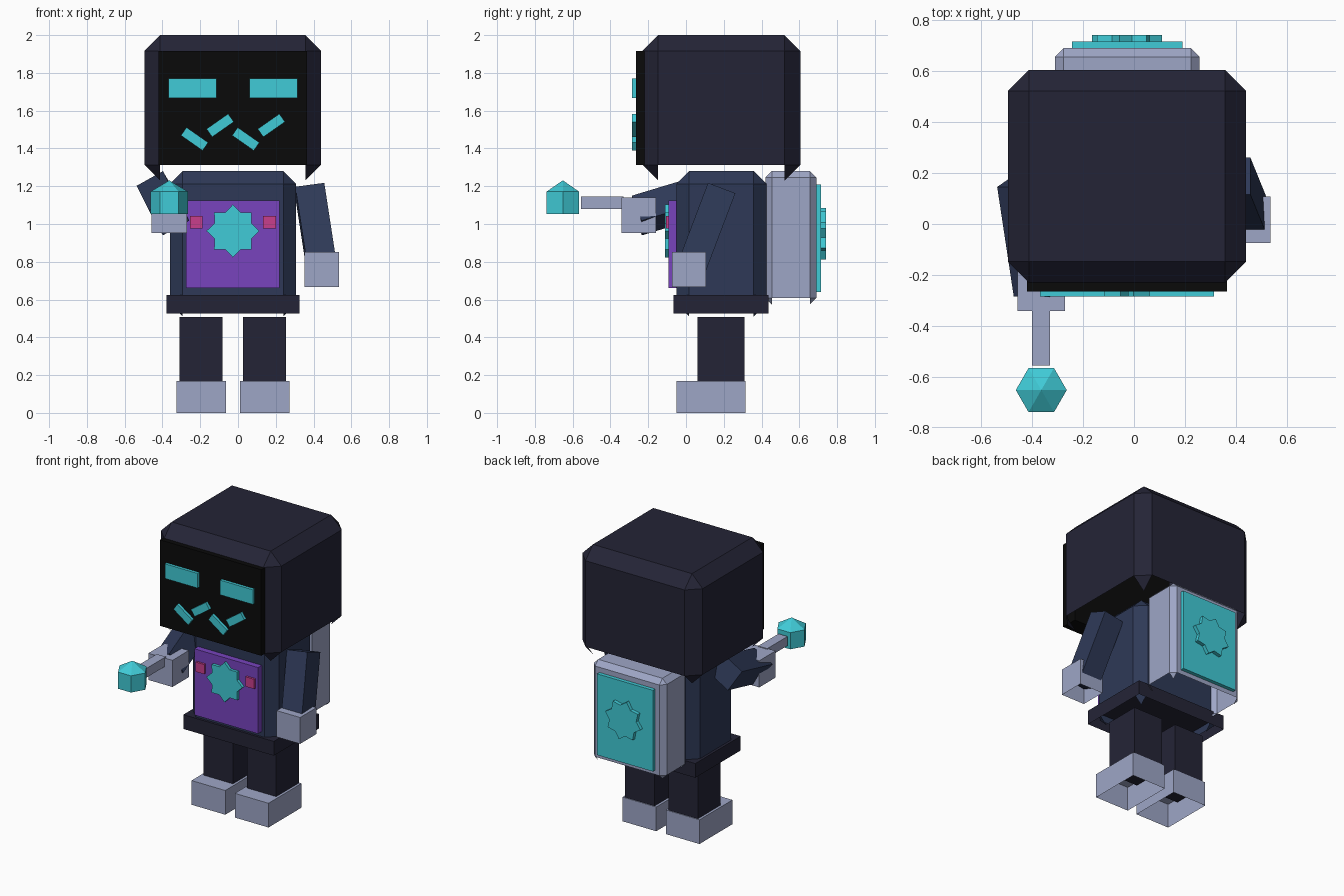
import bpy, bmesh, math
from mathutils import Vector, Matrix

if "Cube" in bpy.data.objects:
    bpy.data.objects.remove(bpy.data.objects["Cube"], do_unlink=True)


def material(name, rgb):
    lin = [((c / 255 + 0.055) / 1.055) ** 2.4 if c > 10 else c / 255 / 12.92 for c in rgb]
    m = bpy.data.materials.new(name)
    m.use_nodes = True
    m.diffuse_color = (*lin, 1)
    m.node_tree.nodes["Principled BSDF"].inputs["Base Color"].default_value = (*lin, 1)
    return m


DARK = material("dark_indigo", (36, 36, 54))
NAVY = material("navy_cloth", (46, 57, 87))
GREY = material("pale_lavender", (158, 166, 198))
CYAN = material("bright_cyan", (64, 203, 215))
BLACK = material("mask_black", (10, 10, 10))
PURPLE = material("purple_cloth", (120, 68, 190))
PINK = material("magenta_gem", (200, 62, 140))


def finish(bm, name, mat):
    mesh = bpy.data.meshes.new(name)
    bm.to_mesh(mesh)
    bm.free()
    mesh.materials.append(mat)
    ob = bpy.data.objects.new(name, mesh)
    bpy.context.collection.objects.link(ob)
    return ob


def box(name, mat, x, y, z, bevel=0.0, open_below=False, turn=0.0):
    """Box from axis ranges; turn rotates it in the front plane."""
    bm = bmesh.new()
    bmesh.ops.create_cube(bm, size=1)
    bmesh.ops.scale(bm, vec=(x[1] - x[0], y[1] - y[0], z[1] - z[0]), verts=bm.verts)
    if bevel:
        bmesh.ops.bevel(bm, geom=bm.edges[:], offset=bevel, segments=1,
                        affect='EDGES', profile=0.5)
    bm.normal_update()
    if open_below:
        low = [f for f in bm.faces if f.normal.z < -0.6]
        bmesh.ops.delete(bm, geom=low, context='FACES')
    centre = Vector((sum(x) / 2, sum(y) / 2, sum(z) / 2))
    bm.transform(Matrix.Translation(centre) @ Matrix.Rotation(-turn, 4, 'Y'))
    return finish(bm, name, mat)


def limb(name, mat, start, end, width, roll=0.0):
    """Square bar between two points, rolled about its axis."""
    a, b = Vector(start), Vector(end)
    d = (b - a).normalized()
    side = (Vector((1, 0, 0)) - d * d.x).normalized()
    basis = Matrix((side, d.cross(side), d)).transposed().to_4x4()
    bm = bmesh.new()
    bmesh.ops.create_cube(bm, size=1)
    bmesh.ops.scale(bm, vec=(width, width, (b - a).length), verts=bm.verts)
    bm.transform(Matrix.Translation((a + b) / 2) @ basis @ Matrix.Rotation(roll, 4, 'Z'))
    return finish(bm, name, mat)


def star(name, mat, cx, cz, y0, y1, outer, inner, turn=0.0):
    """Eight pointed star plate in the front plane."""
    bm = bmesh.new()
    ring = []
    for i in range(16):
        r = inner if i % 2 else outer
        t = turn + i * math.pi / 8
        ring.append(bm.verts.new((cx + r * math.cos(t), y0, cz + r * math.sin(t))))
    face = bm.faces.new(ring)
    out = bmesh.ops.extrude_face_region(bm, geom=[face], use_keep_orig=True)
    moved = [g for g in out["geom"] if isinstance(g, bmesh.types.BMVert)]
    bmesh.ops.translate(bm, vec=(0, y1 - y0, 0), verts=moved)
    bmesh.ops.recalc_face_normals(bm, faces=bm.faces)
    return finish(bm, name, mat)


MID = -0.027  # centre line of the figure

# Head and mask
box("head", DARK, (-0.495, 0.44), (-0.23, 0.605), (1.23, 2.0), 0.083, True)
box("face_mask", BLACK, (-0.42, 0.366), (-0.265, -0.15), (1.313, 1.917))
for side, label in ((-1, "right"), (1, "left")):
    c = MID + side * 0.215
    box(label + "_eye", CYAN, (c - 0.127, c + 0.127), (-0.285, -0.26), (1.667, 1.77))
for i in range(4):
    c = -0.23 + i * 0.1355
    h = 1.522 if i % 2 else 1.45
    box("mouth_bar_%d" % (i + 1), CYAN, (c - 0.07, c + 0.07), (-0.285, -0.26),
        (h - 0.026, h + 0.026), turn=math.radians(35 if i % 2 else -35))

# Torso, tunic panel and belt
box("torso", NAVY, (-0.36, 0.307), (-0.05, 0.425), (0.51, 1.28), 0.067, True)
box("chest_panel", PURPLE, (-0.275, 0.22), (-0.092, -0.03), (0.66, 1.125))
star("chest_star", CYAN, MID, 0.963, -0.112, -0.09, 0.14, 0.106)
for side, label in ((-1, "right"), (1, "left")):
    c = MID + side * 0.194
    box(label + "_gem", PINK, (c - 0.034, c + 0.034), (-0.107, -0.09), (0.975, 1.043))
box("belt", DARK, (-0.378, 0.325), (-0.067, 0.437), (0.525, 0.625), open_below=True)

# Legs and shoes
for side, label in ((-1, "right"), (1, "left")):
    c = MID + side * 0.168
    box(label + "_leg", DARK, (c - 0.114, c + 0.114), (0.06, 0.31), (0.13, 0.508))
    box(label + "_shoe", GREY, (c - 0.131, c + 0.131), (-0.05, 0.316), (0, 0.17),
        open_below=True)

# Arms and hands
limb("left_arm", NAVY, (0.38, 0.185, 1.18), (0.447, 0.02, 0.745), 0.155)
box("left_hand", GREY, (0.353, 0.535), (-0.075, 0.107), (0.667, 0.852), open_below=True)
limb("right_arm", NAVY, (-0.43, 0.17, 1.175), (-0.365, -0.26, 1.045), 0.16, math.radians(28))
box("right_hand", GREY, (-0.457, -0.27), (-0.342, -0.16), (0.953, 1.14))

# Wand with pointed crystal
box("wand_handle", GREY, (-0.4, -0.33), (-0.555, -0.33), (1.08, 1.145))
bm = bmesh.new()
bmesh.ops.create_circle(bm, segments=6, radius=0.1, cap_ends=True,
                        matrix=Matrix.Rotation(math.pi / 2, 4, 'Z'))
out = bmesh.ops.extrude_face_region(bm, geom=bm.faces[:], use_keep_orig=True)
top = [g for g in out["geom"] if isinstance(g, bmesh.types.BMVert)]
bmesh.ops.translate(bm, vec=(0, 0, 0.117), verts=top)
cap = [g for g in out["geom"] if isinstance(g, bmesh.types.BMFace)]
tip = bmesh.ops.poke(bm, faces=cap)["verts"]
bmesh.ops.translate(bm, vec=(0, 0, 0.06), verts=tip)
bmesh.ops.recalc_face_normals(bm, faces=bm.faces)
bm.transform(Matrix.Translation((-0.364, -0.652, 1.054)))
finish(bm, "wand_crystal", CYAN)

# Backpack with star plate
box("backpack", GREY, (-0.31, 0.257), (0.42, 0.69), (0.575, 1.28), 0.034, True)
box("backpack_plate", CYAN, (-0.244, 0.19), (0.67, 0.716), (0.64, 1.21))
star("backpack_star", CYAN, MID, 0.948, 0.7, 0.741, 0.14, 0.106, math.radians(12))
